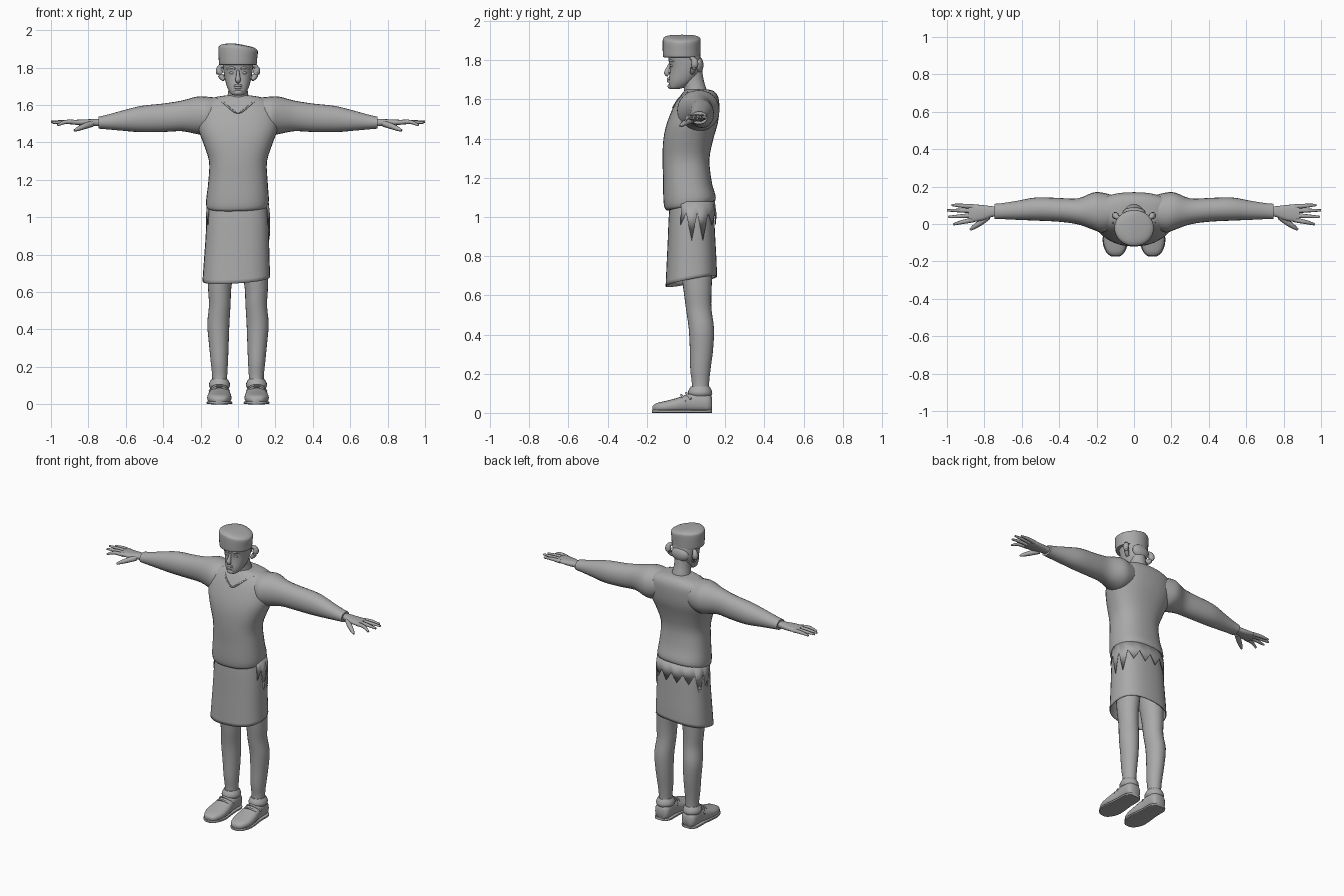
import bpy, math
from mathutils import Vector
from mathutils.bvhtree import BVHTree

grey = bpy.data.materials.new("plain_grey")
grey.diffuse_color = (0.4, 0.4, 0.4, 1)


def make(name, verts, faces, angle=50):
    me = bpy.data.meshes.new(name)
    me.from_pydata(verts, [], faces)
    me.materials.append(grey)
    ob = bpy.data.objects.new(name, me)
    bpy.context.collection.objects.link(ob)
    bpy.ops.object.select_all(action='DESELECT')
    ob.select_set(True)
    bpy.context.view_layer.objects.active = ob
    bpy.ops.object.mode_set(mode='EDIT')
    bpy.ops.mesh.select_all(action='SELECT')
    bpy.ops.mesh.normals_make_consistent(inside=False)
    bpy.ops.object.mode_set(mode='OBJECT')
    bpy.ops.object.shade_smooth_by_angle(angle=math.radians(angle))
    return ob


def spline(rows, steps):
    """Catmull-Rom interpolation of rows of numbers."""
    out = []
    for i in range(len(rows) - 1):
        p0, p1, p2, p3 = (rows[max(0, min(len(rows) - 1, i + k))] for k in (-1, 0, 1, 2))
        for s in range(steps):
            t = s / steps
            out.append([0.5 * (2 * b + (c - a) * t + (2 * a - 5 * b + 4 * c - d) * t * t
                               + (3 * b - a - 3 * c + d) * t ** 3)
                        for a, b, c, d in zip(p0, p1, p2, p3)])
    return out + [list(rows[-1])]


def loft(name, axis, rows, power=2.0, n=24, steps=3, caps=(True, True), mirror=1, warp=None, angle=50):
    """Rows are (position, a_min, a_max, b_min, b_max) along an axis."""
    verts, faces = [], []
    rings = spline(rows, steps)
    for t, a0, a1, b0, b1 in rings:
        for k in range(n):
            w = 2 * math.pi * k / n
            c, s = math.cos(w), math.sin(w)
            a = (a0 + a1) / 2 + (a1 - a0) / 2 * math.copysign(abs(c) ** (2 / power), c)
            b = (b0 + b1) / 2 + (b1 - b0) / 2 * math.copysign(abs(s) ** (2 / power), s)
            v = {'x': (t, a, b), 'y': (a, t, b), 'z': (a, b, t)}[axis]
            if warp:
                v = warp(*v)
            verts.append((v[0] * mirror, v[1], v[2]))
    for r in range(len(rings) - 1):
        for k in range(n):
            j = (k + 1) % n
            faces.append((r * n + k, r * n + j, (r + 1) * n + j, (r + 1) * n + k))
    if caps[0]:
        faces.append(tuple(range(n - 1, -1, -1)))
    if caps[1]:
        faces.append(tuple(range(len(verts) - n, len(verts))))
    return make(name, verts, faces, angle)


def tube(name, pts, radii, mirror=1, n=10, flat=1.0):
    """Tapered tube through points."""
    verts, faces = [], []
    rows = spline([(*p, r) for p, r in zip(pts, radii)], 3)
    P = [Vector((r[0] * mirror, r[1], r[2])) for r in rows]
    for i, p in enumerate(P):
        d = (P[min(i + 1, len(P) - 1)] - P[max(i - 1, 0)]).normalized()
        up = Vector((0, 0, 1)) if abs(d.z) < 0.9 else Vector((0, 1, 0))
        u = d.cross(up).normalized()
        v = u.cross(d)
        for k in range(n):
            w = 2 * math.pi * k / n
            verts.append(p + (u * math.cos(w) + v * math.sin(w) * flat) * rows[i][3])
    for r in range(len(P) - 1):
        for k in range(n):
            j = (k + 1) % n
            faces.append((r * n + k, r * n + j, (r + 1) * n + j, (r + 1) * n + k))
    faces += [tuple(range(n - 1, -1, -1)), tuple(range(len(verts) - n, len(verts)))]
    return make(name, verts, faces, 60)


def blob(name, c, r, mirror=1):
    rows = [(c[2] + r[2] * math.sin(a), c[0] - r[0] * math.cos(a), c[0] + r[0] * math.cos(a),
             c[1] - r[1] * math.cos(a), c[1] + r[1] * math.cos(a))
            for a in (math.radians(d) for d in range(-85, 86, 17))]
    return loft(name, 'z', rows, n=14, steps=1, mirror=mirror)


# Loose shirt body, with the hem lifted at the back
def hem(x, y, z):
    return x, y, z + max(0, 1 - (z - 1.01) / 0.15) * (0.03 + 0.2 * y + 0.03 * x)


shirt = loft("shirt", 'z', [
    (1.02, -.15, .15, -.08, .125), (1.03, -.168, .16, -.105, .148), (1.08, -.17, .165, -.115, .15),
    (1.2, -.158, .158, -.117, .128), (1.3, -.155, .155, -.12, .12), (1.4, -.187, .187, -.115, .14),
    (1.48, -.215, .215, -.097, .163), (1.56, -.215, .215, -.065, .17), (1.61, -.195, .195, -.035, .165),
    (1.64, -.13, .13, -.012, .145), (1.65, -.075, .075, .0, .115)],
    power=2.4, n=32, warp=hem)

# V neckline resting on the shirt
tree = BVHTree.FromObject(shirt, bpy.context.evaluated_depsgraph_get())
line = []
for x, z in ((-.115, 1.635), (-.075, 1.61), (-.035, 1.575), (0, 1.558), (.035, 1.575), (.075, 1.61), (.115, 1.635)):
    hit = tree.ray_cast(Vector((x, -1, z)), Vector((0, 1, 0)))[0]
    line.append(hit if hit else Vector((x, 0.04, z)))
tube("neckline", line, [.005] * len(line), n=6)

# Wrapped skirt, an open shell with a slanted lower edge
def slant(x, y, z):
    return x, y, z + max(0, (1.0 - z) / 0.35) * (0.2 * y + 0.07 * x)


skirt = loft("skirt", 'z', [
    (.667, -.19, .172, -.104, .158), (.75, -.184, .169, -.1, .156), (.87, -.175, .166, -.094, .15),
    (1.0, -.166, .162, -.088, .143), (1.1, -.15, .15, -.08, .13)],
    power=2.5, n=32, caps=(False, True), warp=slant)
skirt.modifiers.new("cloth", 'SOLIDIFY').thickness = 0.005

# Ragged cloth edge around the back of the waist
verts, faces = [], []
for i in range(19):
    w = math.radians(-25 + 230 * i / 18)
    c, s = math.cos(w), math.sin(w)
    f = (abs(c) ** 2.5 + abs(s) ** 2.5) ** (-1 / 2.5)
    low = 1.02 if i % 2 else (0.88 if i in (2, 4, 14, 16) else 0.96)
    for z, k in ((1.08, .164), (low, .172)):
        verts.append((k * f * c, .028 + (k - .045) * f * s, z))
    if i:
        faces.append((2 * i - 2, 2 * i, 2 * i + 1, 2 * i - 1))
ragged = make("ragged_waist", verts, faces, 20)
ragged.modifiers.new("cloth", 'SOLIDIFY').thickness = 0.004

# Neck and head
loft("neck", 'z', [(1.58, -.07, .07, -.01, .12), (1.65, -.056, .056, -.01, .105),
                   (1.7, -.05, .05, -.02, .09), (1.77, -.05, .05, -.02, .08)])
loft("head", 'z', [
    (1.652, -.022, .022, -.08, -.045), (1.66, -.038, .038, -.086, -.01), (1.69, -.056, .056, -.088, .035),
    (1.73, -.068, .068, -.084, .068), (1.77, -.076, .076, -.082, .078), (1.83, -.082, .082, -.092, .072),
    (1.87, -.07, .07, -.08, .06)], power=2.3, n=28)
tube("nose", [(0, -.08, 1.785), (0, -.092, 1.757), (0, -.098, 1.735), (0, -.088, 1.724)], [.007, .01, .015, .01])
for name, z, r in (("upper_lip", 1.705, .007), ("lower_lip", 1.693, .008)):
    tube(name, [(-.028, -.076, z - .002), (0, -.09, z), (.028, -.076, z - .002)], [.003, r, .003])
blob("chin", (0, -.078, 1.667), (.026, .016, .014))
blob("back_hair", (0, .062, 1.775), (.062, .028, .045))

# Flat round cap with a band and a sloping crown
def crown(x, y, z):
    return x, y, z - max(0, (z - 1.82) / 0.1) * 0.16 * max(0, x + .02)


loft("cap", 'z', [
    (1.815, -.097, .097, -.112, .07), (1.82, -.101, .1, -.117, .073), (1.86, -.104, .103, -.119, .074),
    (1.9, -.105, .106, -.119, .075), (1.917, -.1, .1, -.114, .07), (1.927, -.075, .075, -.09, .045),
    (1.93, -.02, .02, -.04, .0)], n=32, warp=crown)

for s, side in ((1, "left"), (-1, "right")):
    # Face details
    blob(side + "_eye", (.032, -.072, 1.772), (.015, .009, .008), s)
    tube(side + "_brow", [(.012, -.084, 1.793), (.035, -.08, 1.8), (.06, -.06, 1.793)], [.004, .007, .004], s)
    tube(side + "_ear", [(.074, .03, 1.735), (.088, .036, 1.75), (.1, .045, 1.78), (.094, .04, 1.805),
                         (.076, .025, 1.81)], [.01, .014, .019, .014, .008], s)

    # Sleeve, from the shoulder to the cuff
    loft(side + "_sleeve", 'x', [
        (.1, -.02, .15, 1.47, 1.638), (.17, -.045, .168, 1.44, 1.645), (.22, -.03, .168, 1.445, 1.645),
        (.3, -.002, .137, 1.46, 1.624), (.4, .012, .139, 1.456, 1.608), (.52, .018, .142, 1.455, 1.595),
        (.62, .022, .125, 1.463, 1.57), (.7, .026, .112, 1.47, 1.548), (.745, .026, .108, 1.474, 1.538)],
        power=2.1, mirror=s)

    # Hand with spread fingers
    loft(side + "_hand", 'x', [
        (.72, .04, .095, 1.485, 1.527), (.76, .038, .095, 1.488, 1.526), (.8, .022, .1, 1.488, 1.524),
        (.85, .012, .104, 1.492, 1.522), (.885, .014, .1, 1.497, 1.52)], power=2.6, n=16, mirror=s)
    for i, (y0, y1, end, z) in enumerate(((.022, -.002, .965, 1.492), (.046, .038, .993, 1.505),
                                          (.071, .073, 1.0, 1.51), (.093, .102, .975, 1.506))):
        tube(f"{side}_finger_{i + 1}", [(.86, y0, 1.507), (.92, (y0 + y1) / 2, 1.51), (end, y1, z)],
             [.013, .011, .006], s, 8)
    tube(side + "_thumb", [(.78, .04, 1.5), (.82, .008, 1.487), (.855, -.016, 1.473), (.875, -.03, 1.464)],
         [.017, .016, .012, .006], s, 8)

    # Leg
    loft(side + "_leg", 'z', [
        (.08, .06, .138, .025, .118), (.15, .058, .138, .03, .118), (.22, .054, .145, .022, .125),
        (.32, .05, .155, .02, .138), (.43, .046, .164, .014, .143), (.53, .04, .155, .0, .13),
        (.62, .036, .16, -.012, .13), (.75, .02, .16, -.03, .135), (1.0, .005, .15, -.07, .13)], mirror=s)

    # Shoe, sole, cuff and laces
    loft(side + "_shoe", 'y', [
        (-.17, .075, .122, .012, .036), (-.15, .053, .145, .004, .05), (-.1, .036, .164, .002, .062),
        (-.04, .036, .162, .002, .078), (.02, .045, .152, .002, .1), (.07, .046, .15, .002, .112),
        (.115, .05, .146, .002, .1), (.132, .07, .13, .012, .08)], power=2.6, n=20, mirror=s)
    loft(side + "_sole", 'y', [
        (-.173, .075, .122, 0, .016), (-.15, .05, .15, 0, .016), (-.09, .03, .168, 0, .016),
        (.02, .04, .157, 0, .016), (.1, .042, .155, 0, .016), (.133, .065, .135, 0, .016)],
        power=5, n=20, mirror=s)
    loft(side + "_cuff", 'z', [
        (.085, .05, .148, .018, .128), (.1, .042, .156, .01, .134), (.118, .046, .152, .014, .13),
        (.135, .056, .142, .025, .12)], n=20, mirror=s)
    for i, (y, z) in enumerate(((-.02, .08), (.005, .09))):
        tube(f"{side}_lace_{i + 1}", [(.048, y + .02, z - .02), (.07, y, z + .005), (.1, y - .004, z + .012),
                                      (.13, y, z + .005), (.152, y + .02, z - .02)], [.006] * 5, s, 6)
